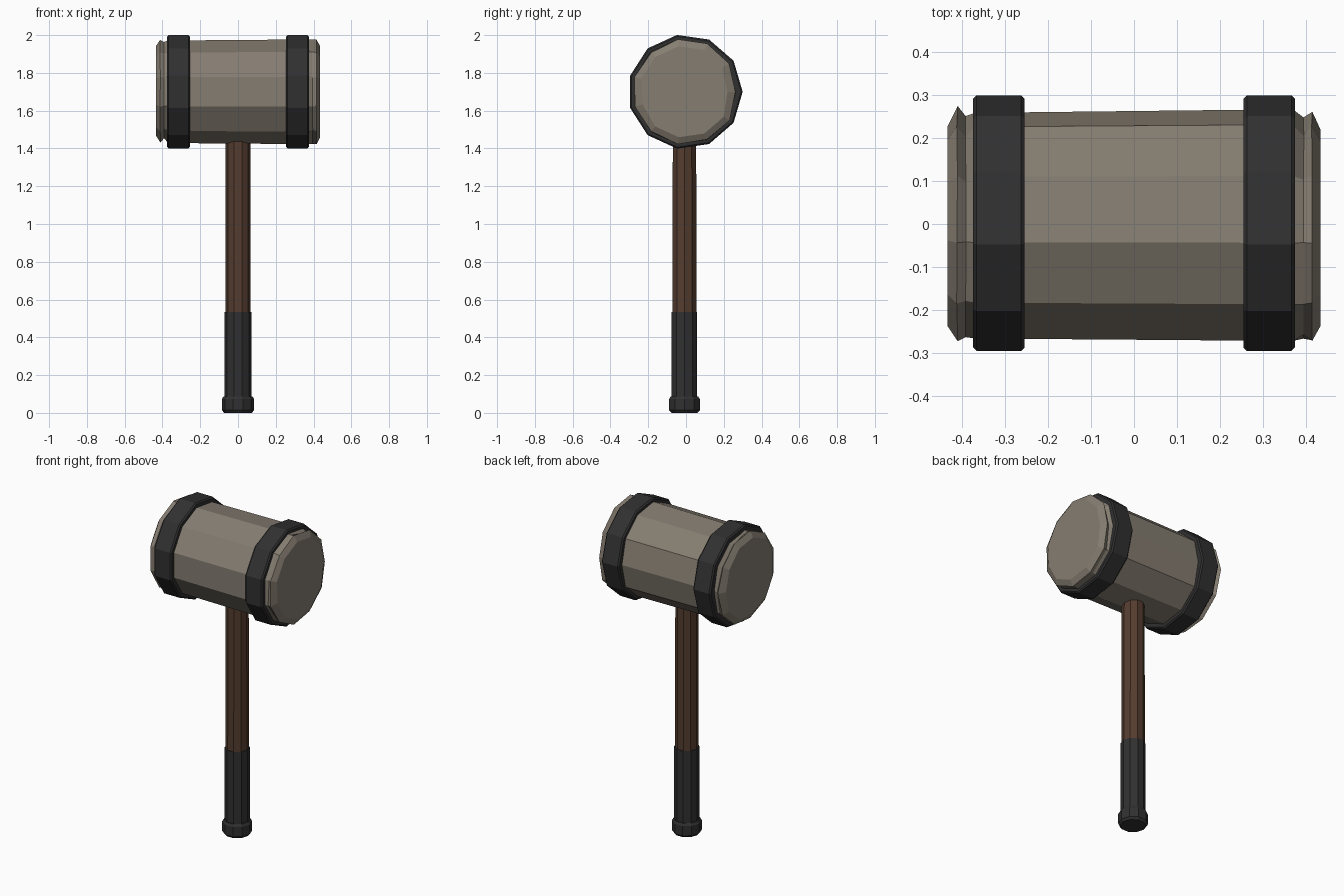
import bpy, bmesh, math, random
from mathutils import Vector

if "Cube" in bpy.data.objects:
    bpy.data.objects.remove(bpy.data.objects["Cube"])

random.seed(4)
HEAD_Z, HEAD_Y, HANDLE_Y = 1.70, -0.004, -0.008


def material(name, rgb):
    m = bpy.data.materials.new(name)
    m.diffuse_color = (*rgb, 1)
    m.use_nodes = True
    m.node_tree.nodes["Principled BSDF"].inputs["Base Color"].default_value = m.diffuse_color
    return m


stone = material("warm grey stone", (0.235, 0.205, 0.165))
iron = material("dark iron", (0.030, 0.030, 0.030))
wood = material("brown wood", (0.090, 0.046, 0.028))


def loft(name, rings, mat):
    """Skin a list of point rings and close both ends."""
    bm = bmesh.new()
    loops = [[bm.verts.new(p) for p in ring] for ring in rings]
    n = len(loops[0])
    for a, b in zip(loops, loops[1:]):
        for i in range(n):
            j = (i + 1) % n
            bm.faces.new((a[i], a[j], b[j], b[i]))
    bm.faces.new(loops[0])
    bm.faces.new(loops[-1])
    bmesh.ops.recalc_face_normals(bm, faces=bm.faces)
    me = bpy.data.meshes.new(name)
    bm.to_mesh(me)
    bm.free()
    me.materials.append(mat)
    ob = bpy.data.objects.new(name, me)
    bpy.context.collection.objects.link(ob)
    return ob


def head_ring(x, r, chips={}, jitter=0.0):
    """Eleven-sided ring around the x axis; chips scale single corners."""
    pts = []
    for i in range(11):
        a = math.tau * i / 11
        k = r * chips.get(i, 1.0) * (1 + random.uniform(-jitter, jitter))
        pts.append(Vector((x + random.uniform(-1, 1) * jitter * 0.1,
                           HEAD_Y + k * math.cos(a), HEAD_Z + k * math.sin(a))))
    return pts


def post_ring(z, r):
    """Ten-sided ring around the handle axis."""
    return [Vector((r * math.cos(math.tau * i / 10),
                    HANDLE_Y + r * math.sin(math.tau * i / 10), z)) for i in range(10)]


# Stone head: slightly tapered, with chipped rims at both ends
loft("hammer_head", [
    head_ring(-0.435, 0.243, {0: 0.95, 1: 0.97, 8: 0.96}),
    head_ring(-0.412, 0.277, {1: 0.98, 8: 0.97}, 0.015),
    head_ring(-0.392, 0.268, {0: 0.96, 1: 0.91, 2: 0.93, 7: 0.95, 8: 0.93}, 0.01),
    head_ring(-0.370, 0.274, {0: 0.96}),
    head_ring(0.370, 0.280, {0: 0.97}),
    head_ring(0.395, 0.277, {0: 0.92, 1: 0.90, 2: 0.94, 5: 0.96, 7: 0.96}, 0.01),
    head_ring(0.415, 0.278, {0: 0.96, 4: 0.98}, 0.01),
    head_ring(0.435, 0.243, {0: 0.92, 1: 0.96, 6: 0.97}),
], stone)

# Iron bands around the head
for side, x in (("left", -0.315), ("right", 0.315)):
    profile = ((-0.060, 0.25), (-0.060, 0.296), (-0.052, 0.304),
               (0.052, 0.304), (0.060, 0.296), (0.060, 0.25))
    loft(side + "_band", [head_ring(x + dx, r) for dx, r in profile], iron)

# Wooden handle, grip wrap and pommel
loft("handle", [post_ring(0.50, 0.067), post_ring(1.50, 0.065)], wood)
loft("grip", [post_ring(0.06, 0.071), post_ring(0.535, 0.071)], iron)
loft("pommel", [post_ring(z, r) for z, r in
                ((0.0, 0.073), (0.014, 0.085), (0.074, 0.085), (0.088, 0.076))], iron)
